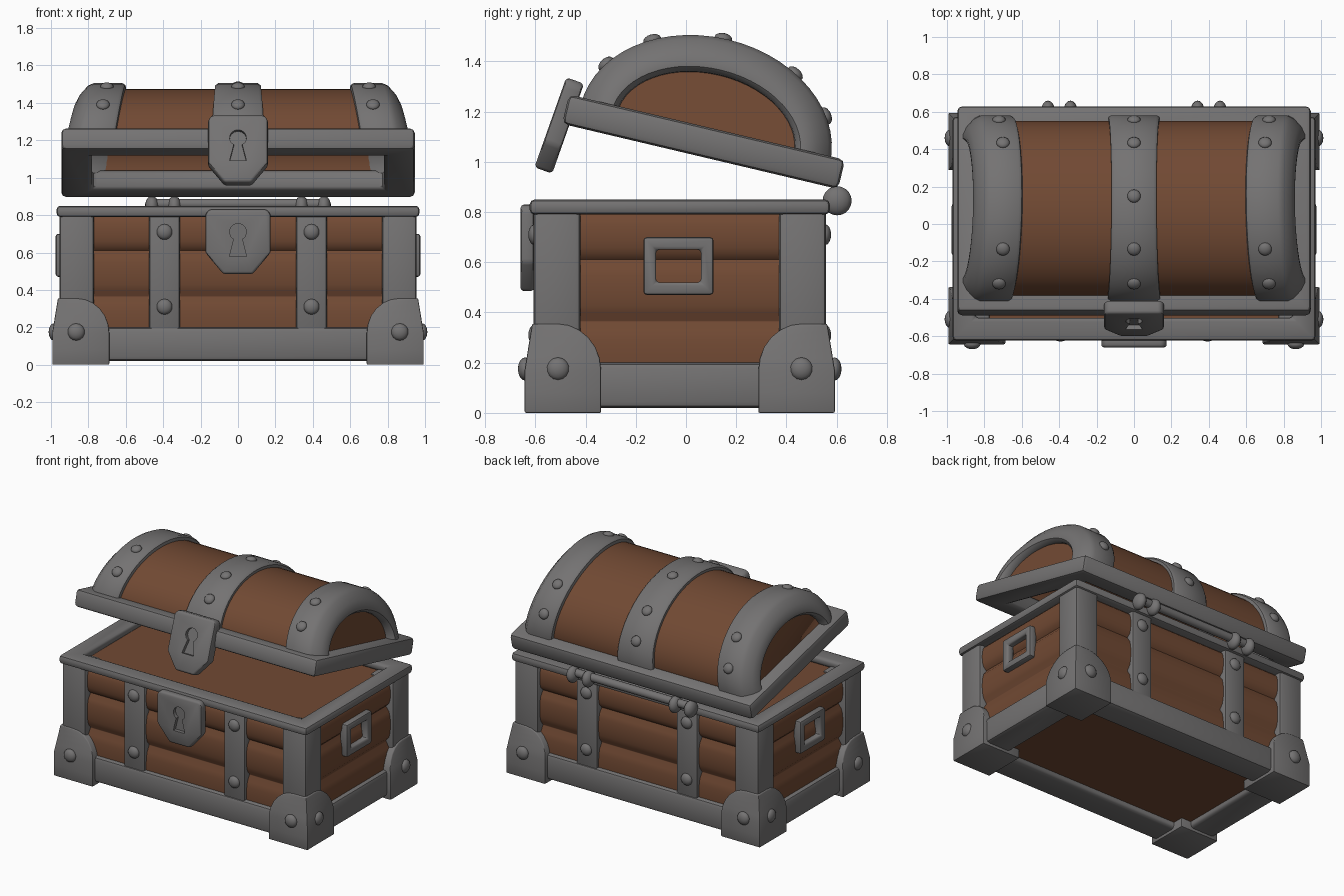
import bpy, bmesh
from math import sin, cos, pi, radians, sqrt
from mathutils import Matrix, Vector

if "Cube" in bpy.data.objects:
    bpy.data.objects.remove(bpy.data.objects["Cube"], do_unlink=True)


def material(name, rgb):
    m = bpy.data.materials.new(name)
    m.use_nodes = True
    m.diffuse_color = (*rgb, 1)
    m.node_tree.nodes["Principled BSDF"].inputs["Base Color"].default_value = (*rgb, 1)
    return m


WOOD = material("brown wood", (0.165, 0.067, 0.033))
IRON = material("grey iron", (0.175, 0.17, 0.17))
MID = -0.025                                    # y centre of the box
LID = Matrix.Translation((0, 0.07, 1.08)) @ Matrix.Rotation(radians(-13.3), 4, 'X')
ARCH_A, ARCH_B, ARCH_Z = 0.51, 0.389, 0.03      # lid arch half width, height, base


def finish(name, bm, mat, matrix=Matrix(), bevel=0, cutter=None, shell=0):
    """Turn a bmesh into a shaded object, optionally bevelled, cut or hollowed."""
    bmesh.ops.recalc_face_normals(bm, faces=bm.faces)
    if bevel:
        edges = [e for e in bm.edges if e.is_manifold and e.calc_face_angle(0) > 0.6]
        bmesh.ops.bevel(bm, geom=edges, offset=bevel, segments=2, profile=0.5,
                        affect='EDGES', clamp_overlap=True)
    me = bpy.data.meshes.new(name)
    bm.to_mesh(me)
    bm.free()
    me.materials.append(mat)
    ob = bpy.data.objects.new(name, me)
    ob.matrix_world = matrix
    bpy.context.collection.objects.link(ob)
    bpy.ops.object.select_all(action='DESELECT')
    ob.select_set(True)
    bpy.context.view_layer.objects.active = ob
    if cutter:
        mod = ob.modifiers.new("cut", 'BOOLEAN')
        mod.operation, mod.object, mod.solver = 'DIFFERENCE', cutter, 'EXACT'
        bpy.ops.object.modifier_apply(modifier=mod.name)
        bpy.data.objects.remove(cutter, do_unlink=True)
    if shell:
        mod = ob.modifiers.new("shell", 'SOLIDIFY')
        mod.thickness, mod.offset = shell, -1
    bpy.ops.object.shade_smooth_by_angle(angle=radians(42))
    return ob


def skin(loops, closed_ends=True, cyclic=False, wrap=True):
    """Bridge equal-length point loops with quads."""
    bm = bmesh.new()
    rings = [[bm.verts.new(p) for p in loop] for loop in loops]
    n = len(rings[0])
    pairs = list(zip(rings, rings[1:])) + ([(rings[-1], rings[0])] if cyclic else [])
    for a, b in pairs:
        for i in range(n if wrap else n - 1):
            j = (i + 1) % n
            bm.faces.new((a[i], a[j], b[j], b[i]))
    if closed_ends:
        bm.faces.new(rings[0])
        bm.faces.new(rings[-1])
    return bm


def rect(x0, x1, y0, y1, z):
    return [(x0, y0, z), (x1, y0, z), (x1, y1, z), (x0, y1, z)]


def box(name, x0, x1, y0, y1, z0, z1, mat=IRON, bevel=0.015):
    finish(name, skin([rect(x0, x1, y0, y1, z) for z in (z0, z1)]), mat, bevel=bevel)


def frame(name, hx, hy, width, z0, z1, matrix, bevel=0.02):
    """Rectangular ring with a square section."""
    loops = [rect(-hx + w, hx - w, -hy + w, hy - w, z)
             for w, z in ((0, z0), (0, z1), (width, z1), (width, z0))]
    finish(name, skin(loops, False, True), IRON, matrix, bevel)


def rivet(name, pos, normal, r=0.042, matrix=Matrix()):
    bm = bmesh.new()
    bmesh.ops.create_uvsphere(bm, u_segments=14, v_segments=8, radius=r)
    bmesh.ops.scale(bm, vec=(1, 1, 0.6), verts=bm.verts)
    turn = Vector(normal).to_track_quat('Z', 'Y').to_matrix().to_4x4()
    finish(name, bm, IRON, matrix @ Matrix.Translation(pos) @ turn)


def plate(name, outline, depth, matrix, bevel=0, cutter=None):
    """Outline in x and z, given depth along y."""
    loops = [[(x, y, z) for x, z in outline] for y in (-depth / 2, depth / 2)]
    return finish(name, skin(loops), IRON, matrix, bevel, cutter)


def lock(name, half, top, shoulder, bottom, depth, matrix, hole_z):
    """Shield plate with a recessed keyhole."""
    hole = [(0.045 * sin(a), hole_z + 0.045 * cos(a))
            for a in [radians(-150 + 25 * i) for i in range(13)]]
    hole += [(0.045, hole_z - 0.13), (-0.045, hole_z - 0.13)]
    cutter = plate("keyhole_cutter", hole, 0.05, matrix @ Matrix.Translation((0, -depth / 2, 0)))
    cutter.hide_render = True
    side = [(half * 0.88, top), (half, top - 0.025), (half, shoulder), (half * 0.45, bottom)]
    outline = side + [(-x, z) for x, z in reversed(side)]
    plate(name, outline, depth, matrix, 0.014, cutter)


def arch(profile, flare, steps=28):
    """Sweep (x, inset) points over the lid arch, spreading towards its feet."""
    loops = []
    for i in range(steps + 1):
        t = pi * i / steps
        loops.append([(x + flare * (1 - sin(t)) * (1 if x > 0 else -1),
                       (ARCH_A - d) * cos(t), ARCH_Z + (ARCH_B - d) * sin(t))
                      for x, d in profile])
    return loops


# Box body of three bulging plank rows
rows = []
for z0, z1 in ((0.06, 0.365), (0.365, 0.61), (0.61, 0.80)):
    for i in range(9):
        u = i / 8
        out = 0.035 * sqrt(max(0, 1 - (2 * u - 1) ** 2))
        z = z0 + (z1 - z0) * (0.01 + 0.98 * u)
        rows.append(rect(-0.9 - out, 0.9 + out, MID - 0.525 - out, MID + 0.525 + out, z))
finish("plank_body", skin(rows), WOOD)

# Bottom rails and top rim
centre = Matrix.Translation((0, MID, 0))
frame("bottom_rails", 0.965, 0.59, 0.2, 0.02, 0.2, centre, 0.025)
frame("top_rim", 0.97, 0.598, 0.12, 0.79, 0.85, centre)

for sx, side in ((1, "left"), (-1, "right")):
    for sy, end in ((-1, "front"), (1, "back")):
        tag = f"{end}_{side}"
        # Corner post
        xs = sorted((sx * 0.77, sx * 0.955))
        ys = sorted((MID + sy * 0.395, MID + sy * 0.583))
        box("post_" + tag, *xs, *ys, 0.15, 0.81, bevel=0.02)
        # Rounded corner guard, tapering upwards
        loops = []
        for z in [0, 0.08, 0.17] + [0.17 + 0.185 * sin(radians(15 * i)) for i in range(1, 6)] + [0.355]:
            k = max(0, (z - 0.17) / 0.185)
            w = 0.13 + 0.175 * sqrt(max(0, 1 - k * k))
            ox, oy = 0.993 - 0.03 * k, 0.618 - 0.03 * k
            gx = sorted((sx * ox, sx * (0.993 - w)))
            gy = sorted((MID + sy * oy, MID + sy * (0.618 - w)))
            loops.append(rect(*gx, *gy, z))
        finish("corner_guard_" + tag, skin(loops), IRON, bevel=0.014)
        rivet("guard_rivet_end_" + tag, (sx * 0.865, MID + sy * 0.617, 0.175), (0, sy, 0), 0.046)
        rivet("guard_rivet_side_" + tag, (sx * 0.985, MID + sy * 0.485, 0.175), (sx, 0, 0), 0.046)
        # Vertical strap with two rivets
        xs = sorted((sx * 0.31, sx * 0.475))
        ys = sorted((MID + sy * 0.5, MID + sy * 0.578))
        box("strap_" + tag, *xs, *ys, 0.18, 0.82)
        for z in (0.31, 0.71):
            rivet("strap_rivet_" + tag, (sx * 0.393, MID + sy * 0.578, z), (0, sy, 0))
    # Side handle
    frame("handle_" + side, 0.115, 0.14, 0.05, 0, 0.06,
          Matrix.Translation((sx * 0.915, -0.03, 0.585)) @ Matrix.Rotation(sx * pi / 2, 4, 'Y'), 0.014)
    # Hinge knuckles
    for x in (0.34, 0.46):
        bm = bmesh.new()
        bmesh.ops.create_uvsphere(bm, u_segments=16, v_segments=10, radius=0.058)
        bmesh.ops.scale(bm, vec=(0.65, 1, 1), verts=bm.verts)
        finish("hinge_knuckle_" + side, bm, IRON, Matrix.Translation((sx * x, 0.602, 0.845)))

# Hinge rod
bm = bmesh.new()
bmesh.ops.create_cone(bm, cap_ends=True, segments=14, radius1=0.028, radius2=0.028, depth=0.92)
finish("hinge_rod", bm, IRON, Matrix.Translation((0, 0.6, 0.86)) @ Matrix.Rotation(pi / 2, 4, 'Y'))

# Lock plate and lid hasp
lock("lock_plate", 0.175, 0.83, 0.6, 0.485, 0.055, Matrix.Translation((0, -0.632, 0)), 0.71)
lock("lid_hasp", 0.16, 0.19, -0.08, -0.19, 0.075,
     Matrix.Translation((0, -0.505, 1.145)) @ Matrix.Rotation(radians(-19.5), 4, 'X'), 0.06)

# Lid frame and hollow wooden barrel
frame("lid_frame", 0.945, 0.565, 0.165, -0.06, 0.06, LID, 0.025)
barrel = skin([list(p) for p in zip(*arch([(-0.8, 0.03), (0.8, 0.03)], 0.06))], wrap=False)
finish("lid_barrel", barrel, WOOD, LID, shell=0.08)

# Iron bands over the lid
end_band = [(0.59, 0.06), (0.6, 0.01), (0.615, 0), (0.77, 0), (0.8, 0.015), (0.84, 0.06),
            (0.86, 0.1), (0.86, 0.125), (0.84, 0.145), (0.79, 0.15)]
mid_band = [(-0.12, 0.06), (-0.12, 0.012), (-0.105, 0), (0.105, 0), (0.12, 0.012), (0.12, 0.06)]
for name, prof, flare, rx in (("lid_band_left", end_band, 0.06, 0.69),
                              ("lid_band_right", [(-x, d) for x, d in end_band], 0.06, -0.69),
                              ("lid_band_middle", mid_band, 0.022, 0)):
    finish(name, skin(arch(prof, flare)), IRON, LID)
    for deg in (28, 55, 125, 152) if rx else (28, 55, 92, 125, 152):
        t = radians(deg)
        x = rx * (1 + 0.087 * (1 - sin(t)))
        rivet(name + "_rivet", (x, ARCH_A * cos(t), ARCH_Z + ARCH_B * sin(t)),
              (0, cos(t) / ARCH_A, sin(t) / ARCH_B), 0.036, LID)
